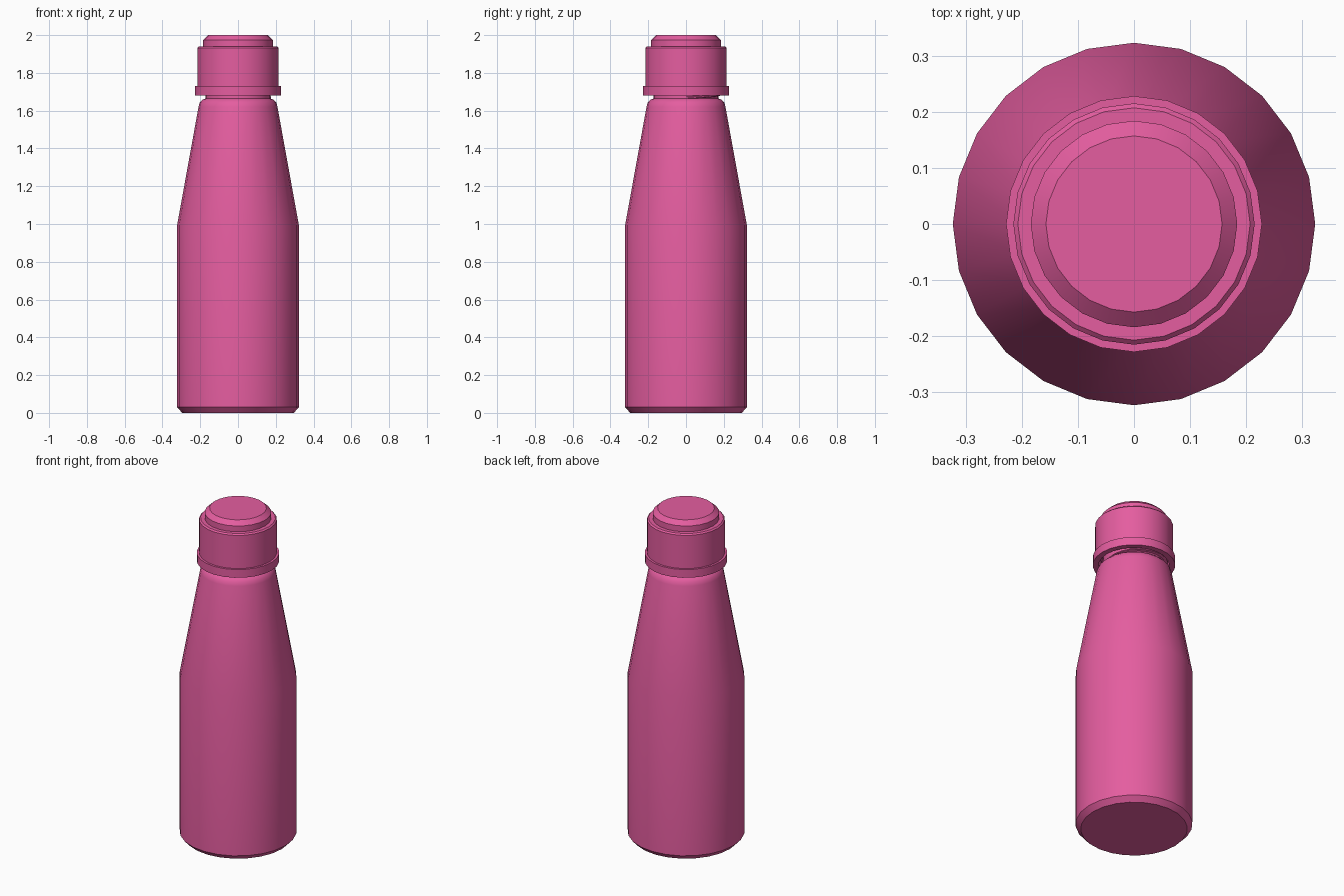
import bpy
import bmesh
import math

SIDES = 24

if "Cube" in bpy.data.objects:
    bpy.data.objects.remove(bpy.data.objects["Cube"], do_unlink=True)

pink = bpy.data.materials.new("pink plastic")
pink.use_nodes = True
colour = (0.78, 0.11, 0.35, 1)
pink.diffuse_color = colour
pink.node_tree.nodes["Principled BSDF"].inputs["Base Color"].default_value = colour


def finish(name, bm, angle=30):
    """Turn a bmesh into a shaded, coloured object."""
    bmesh.ops.recalc_face_normals(bm, faces=bm.faces)
    mesh = bpy.data.meshes.new(name)
    bm.to_mesh(mesh)
    bm.free()
    mesh.materials.append(pink)
    obj = bpy.data.objects.new(name, mesh)
    bpy.context.collection.objects.link(obj)
    bpy.ops.object.select_all(action="DESELECT")
    obj.select_set(True)
    bpy.context.view_layer.objects.active = obj
    bpy.ops.object.shade_smooth_by_angle(angle=math.radians(angle))
    return obj


def bridge(bm, a, b):
    for i in range(len(a)):
        j = (i + 1) % len(a)
        bm.faces.new((a[i], a[j], b[j], b[i]))


def turned(name, profile):
    """Revolve (radius, height) points and close both ends."""
    bm = bmesh.new()
    rings = []
    for r, z in profile:
        angles = [math.tau * i / SIDES for i in range(SIDES)]
        rings.append([bm.verts.new((r * math.cos(a), r * math.sin(a), z)) for a in angles])
    for a, b in zip(rings, rings[1:]):
        bridge(bm, a, b)
    bm.faces.new(rings[0])
    bm.faces.new(rings[-1])
    return finish(name, bm)


# Bottle with chamfered foot, tapered shoulder and narrow neck
turned("bottle_body", [
    (0.295, 0), (0.323, 0.03), (0.323, 0.99), (0.209, 1.62),
    (0.203, 1.642), (0.185, 1.66), (0.172, 1.664), (0.172, 1.9)])

# Hollow cap: from the inner ceiling, down the inside, then up the outside
turned("cap", [
    (0.19, 1.91), (0.195, 1.68), (0.228, 1.68), (0.228, 1.73),
    (0.215, 1.73), (0.215, 1.932), (0.207, 1.94), (0.184, 1.94),
    (0.184, 1.975), (0.157, 2)])

# Helical screw thread around the neck, tapering in at both ends
TURNS, PITCH, START = 3, 0.07, 1.668
bm = bmesh.new()
sections = []
steps = TURNS * SIDES
for i in range(steps + 1):
    a = math.tau * i / SIDES
    z = START + PITCH * i / SIDES
    depth = 0.016 * min(1, (i + 1) / 4, (steps - i + 1) / 4)
    points = [(0.168, -0.008), (0.172 + depth, -0.003), (0.172 + depth, 0.003), (0.168, 0.008)]
    sections.append([bm.verts.new((r * math.cos(a), r * math.sin(a), z + h)) for r, h in points])
for a, b in zip(sections, sections[1:]):
    bridge(bm, a, b)
bm.faces.new(sections[0])
bm.faces.new(sections[-1])
finish("neck_thread", bm)
